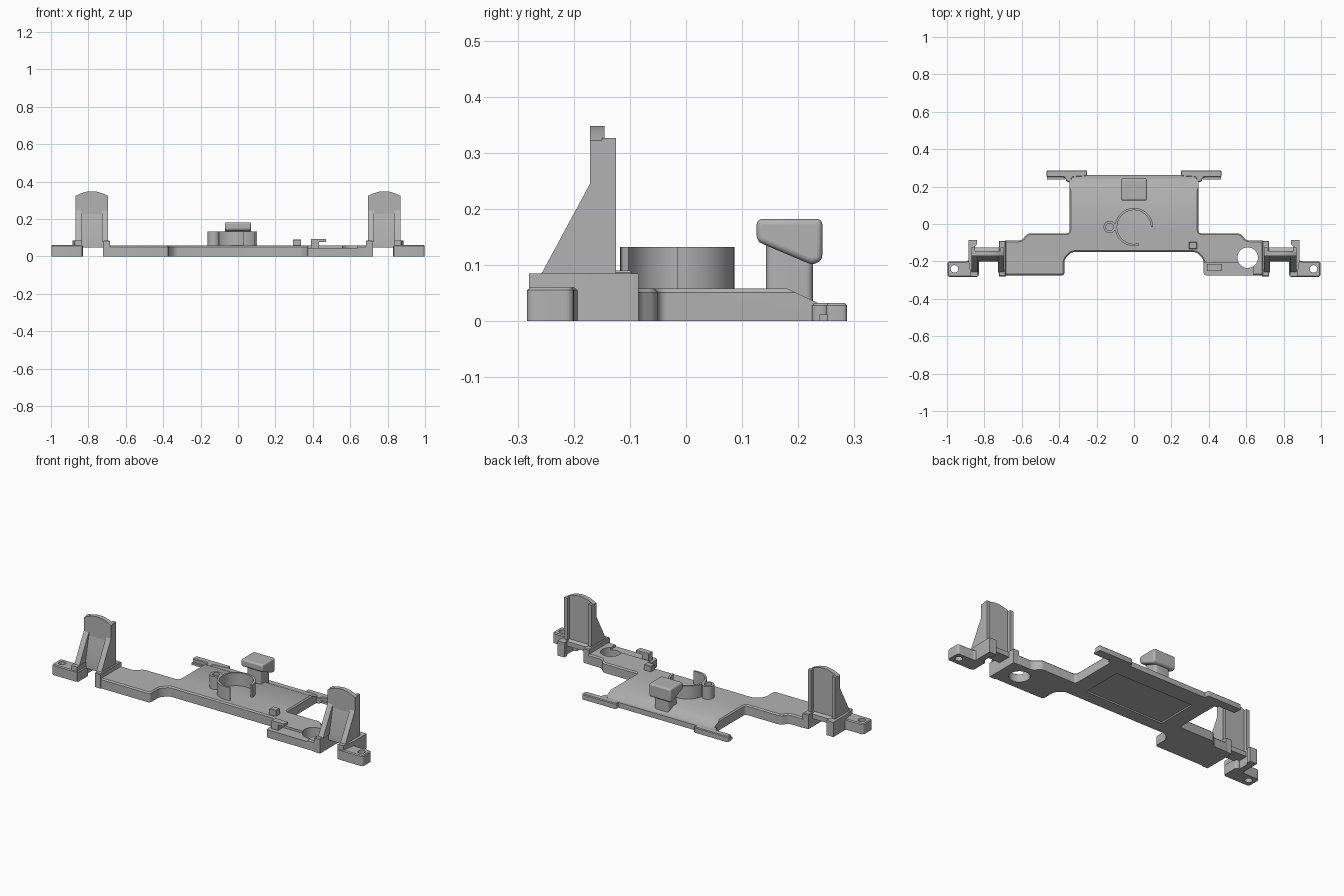
import bpy, bmesh, math
from mathutils import Vector

cube = bpy.data.objects.get("Cube")
if cube:
    bpy.data.objects.remove(cube, do_unlink=True)

GREY = (0.45, 0.45, 0.45, 1)
mat = bpy.data.materials.new("plain grey")
mat.use_nodes = True
mat.diffuse_color = GREY
mat.node_tree.nodes["Principled BSDF"].inputs["Base Color"].default_value = GREY


def finish(name, bm):
    bmesh.ops.recalc_face_normals(bm, faces=bm.faces)
    mesh = bpy.data.meshes.new(name)
    bm.to_mesh(mesh)
    bm.free()
    mesh.materials.append(mat)
    ob = bpy.data.objects.new(name, mesh)
    bpy.context.collection.objects.link(ob)
    return ob


def prism(name, pts, lo, hi, axis="z", radius=0, chamfer=0, flip=1):
    """Extrude a 2D outline along an axis, with rounded corners and a chamfered top."""
    place = {"x": lambda a, b, c: (c, a, b),
             "y": lambda a, b, c: (a, c, b),
             "z": lambda a, b, c: (a, b, c)}[axis]
    bm = bmesh.new()
    rings = [[bm.verts.new(place(a, b, h)) for a, b in pts] for h in (lo, hi)]
    n = len(pts)
    for ring in rings:
        bm.faces.new(ring)
    for i in range(n):
        j = (i + 1) % n
        bm.faces.new((rings[0][i], rings[0][j], rings[1][j], rings[1][i]))
    bmesh.ops.recalc_face_normals(bm, faces=bm.faces)
    k = "xyz".index(axis)
    if radius:
        sides = [e for e in bm.edges if abs(e.verts[0].co[k] - e.verts[1].co[k]) > 1e-5]
        bmesh.ops.bevel(bm, geom=sides, offset=radius, segments=5, profile=0.5,
                        affect="EDGES", clamp_overlap=True)
    if chamfer:
        rim = [e for e in bm.edges if all(abs(v.co[k] - hi) < 1e-5 for v in e.verts)]
        bmesh.ops.bevel(bm, geom=rim, offset=chamfer, segments=1, affect="EDGES")
    for v in bm.verts:
        v.co.x *= flip
    return finish(name, bm)


def box(name, x, y, z, **kw):
    pts = [(x[0], y[0]), (x[1], y[0]), (x[1], y[1]), (x[0], y[1])]
    return prism(name, pts, z[0], z[1], **kw)


def arc(cx, cy, r, start, end, n):
    return [(cx + r * math.cos(math.radians(start + (end - start) * i / n)),
             cy + r * math.sin(math.radians(start + (end - start) * i / n)))
            for i in range(n + 1)]


def disc(name, cx, cy, r, lo, hi, n=32, **kw):
    return prism(name, arc(cx, cy, r, 0, 360, n)[:-1], lo, hi, **kw)


def cut(target, cutter):
    cutter.hide_render = True
    mod = target.modifiers.new("cut", "BOOLEAN")
    mod.operation = "DIFFERENCE"
    mod.solver = "EXACT"
    mod.object = cutter
    bpy.context.view_layer.objects.active = target
    bpy.ops.object.modifier_apply(modifier=mod.name)
    bpy.data.objects.remove(cutter, do_unlink=True)


# Base plate with two side arms
half = [(0.345, 0.262), (0.345, -0.05), (0.57, -0.05), (0.6, -0.088), (0.7, -0.088),
        (0.7, -0.275), (0.372, -0.275), (0.372, -0.19), (0.335, -0.15)]
plate = prism("base_plate", half + [(-x, y) for x, y in reversed(half)],
              0, 0.058, radius=0.016, chamfer=0.007)
# Sloping rear edge, screw hole, front shelf and shallow underside pocket
cut(plate, prism("slope_cutter", [(0.18, 0.058), (0.24, 0.03), (0.4, 0.03),
                                  (0.4, 0.1), (0.18, 0.1)], -0.5, 0.5, "x"))
cut(plate, disc("hole_cutter", 0.608, -0.18, 0.055, -0.1, 0.2))
cut(plate, box("shelf_cutter", (0.36, 0.64), (-0.3, -0.205), (0.045, 0.2)))
cut(plate, box("pocket_cutter", (-0.25, 0.25), (-0.08, 0.16), (-0.1, 0.008)))

for side, word in ((1, "left"), (-1, "right")):
    # Rear locating bars
    prism(word + "_rear_bar", [(0.25, 0.287), (0.25, 0.255), (0.33, 0.25), (0.335, 0.225),
                               (0.36, 0.225), (0.37, 0.25), (0.468, 0.25), (0.468, 0.287)],
          0, 0.032, radius=0.008, chamfer=0.004, flip=side)
    box(word + "_rear_lip", (0.37, 0.465), (0.238, 0.252), (0, 0.012), flip=side)

    # Posts carrying the upright
    prism(word + "_inner_post", [(0.685, -0.28), (0.722, -0.28), (0.722, -0.09), (0.685, -0.09)],
          0, 0.085, chamfer=0.004, flip=side)
    prism(word + "_outer_post", [(0.835, -0.28), (0.872, -0.28), (0.885, -0.2), (0.885, -0.085),
                                 (0.84, -0.085), (0.84, -0.11), (0.85, -0.12), (0.85, -0.19),
                                 (0.835, -0.2)], 0, 0.085, flip=side)

    # End mounting tab with a screw hole
    tab = prism(word + "_end_tab", [(0.83, -0.283), (0.998, -0.283), (0.998, -0.2),
                                    (0.89, -0.2), (0.87, -0.18), (0.83, -0.18)],
                0, 0.06, radius=0.032, chamfer=0.005, flip=side)
    cut(tab, disc("tab_cutter", 0.96 * side, -0.24, 0.02, -0.1, 0.2, 24))

    # Upright: arched panel, thick foot, rear rims and front gussets
    crown = [(0.782 + 0.087 * t / 6, 0.348 - 0.026 * (t / 6) ** 2) for t in range(6, -7, -1)]
    prism(word + "_upright_panel", [(0.695, 0.048), (0.869, 0.048)] + crown,
          -0.171, -0.145, "y", flip=side)
    prism(word + "_upright_foot", [(-0.2, 0.048), (-0.126, 0.048), (-0.126, 0.075),
                                   (-0.15, 0.085), (-0.15, 0.2), (-0.168, 0.24), (-0.2, 0.09)],
          0.715, 0.85, "x", flip=side)
    for a, b in ((0.695, 0.715), (0.849, 0.869)):
        prism(word + "_upright_rim", [(-0.15, 0.05), (-0.125, 0.05), (-0.125, 0.326),
                                      (-0.15, 0.326)], a, b, "x", flip=side)
    for a, b in ((0.695, 0.727), (0.837, 0.869)):
        prism(word + "_gusset", [(-0.26, 0.08), (-0.165, 0.08), (-0.165, 0.245),
                                 (-0.171, 0.245)], a, b, "x", flip=side)

# Open ring and hollow post
prism("open_ring", arc(0, -0.016, 0.102, 0, 286, 48) + arc(0, -0.016, 0.09, 286, 0, 48),
      0.05, 0.132)
post = disc("hollow_post", -0.13, -0.016, 0.033, 0.05, 0.132, 24)
cut(post, disc("post_cutter", -0.13, -0.016, 0.02, 0.065, 0.2, 20))

# Knob: stem with a wedge-shaped rounded cap
box("knob_stem", (-0.045, 0.045), (0.143, 0.226), (0.03, 0.14), radius=0.012)
cap = prism("knob_cap", [(0.126, 0.142), (0.225, 0.1), (0.243, 0.108), (0.243, 0.182),
                         (0.126, 0.182)], -0.07, 0.07, "x")
bev = cap.modifiers.new("soft edges", "BEVEL")
bev.width = 0.014
bev.segments = 4

# Small clips on the left arm
box("square_peg", (0.293, 0.338), (-0.133, -0.097), (0.05, 0.09), chamfer=0.003)
prism("hook_clip", [(0.39, 0.04), (0.432, 0.04), (0.432, 0.076), (0.47, 0.076),
                    (0.47, 0.092), (0.39, 0.092)], -0.25, -0.215, "y")

# Smooth the curved walls, keep edges sharp
bpy.ops.object.select_all(action="DESELECT")
for ob in bpy.context.collection.objects:
    if ob.type == "MESH" and ob.data.materials and ob.data.materials[0] == mat:
        ob.select_set(True)
        bpy.context.view_layer.objects.active = ob
bpy.ops.object.shade_smooth_by_angle(angle=math.radians(30))
